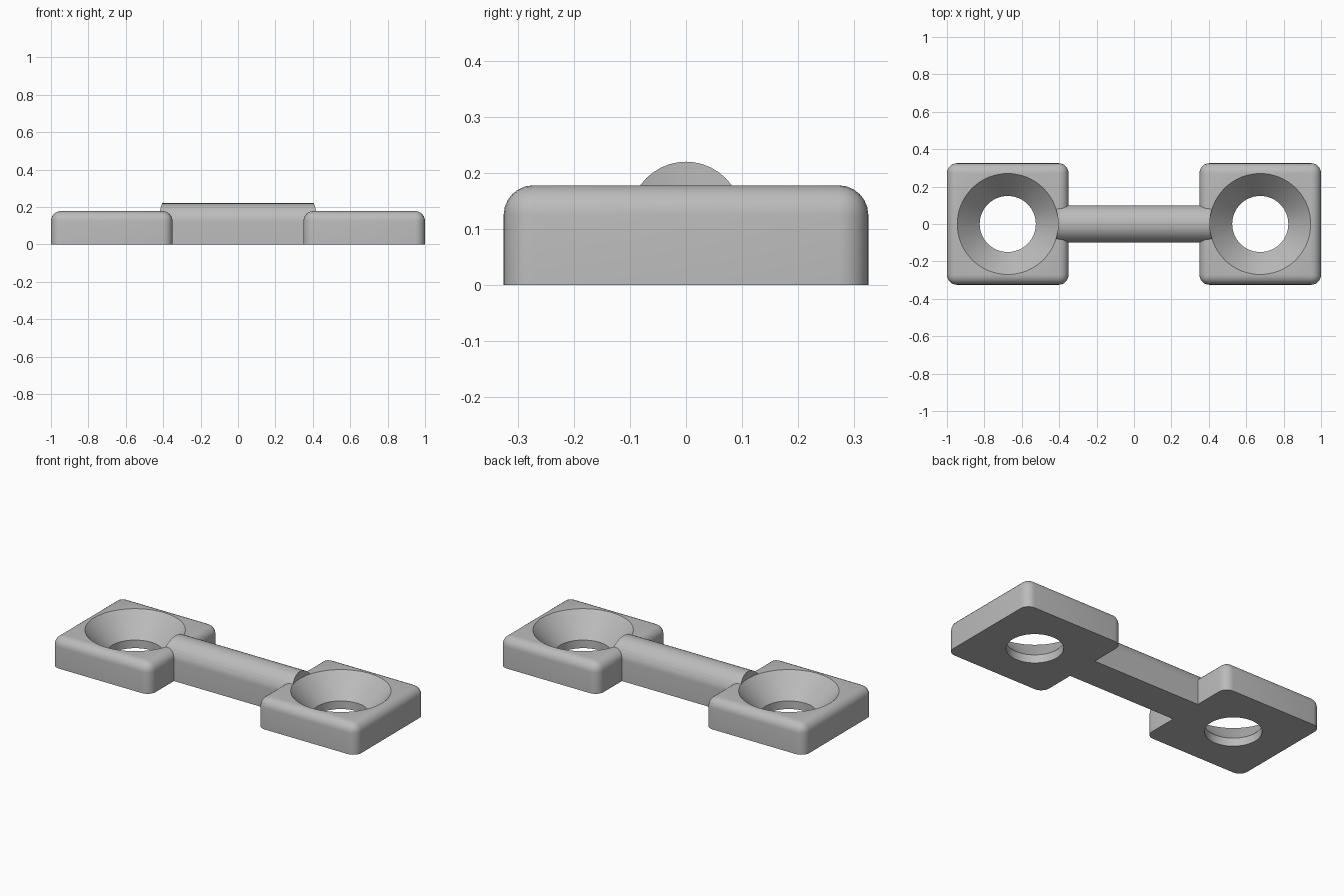
import bpy, bmesh, math

if "Cube" in bpy.data.objects:
    bpy.data.objects.remove(bpy.data.objects["Cube"])

CX, HALF, TOP = 0.675, 0.325, 0.178   # pad centre, half width, height

grey = bpy.data.materials.new("light grey")
grey.diffuse_color = (0.5, 0.5, 0.5, 1)
grey.use_nodes = True
grey.node_tree.nodes["Principled BSDF"].inputs["Base Color"].default_value = grey.diffuse_color


def make_object(name, bm):
    bmesh.ops.recalc_face_normals(bm, faces=bm.faces)
    mesh = bpy.data.meshes.new(name)
    bm.to_mesh(mesh)
    bm.free()
    mesh.materials.append(grey)
    obj = bpy.data.objects.new(name, mesh)
    bpy.context.collection.objects.link(obj)
    return obj


def loft(name, rings):
    """Closed solid through rings of equal point count."""
    bm = bmesh.new()
    loops = [[bm.verts.new(p) for p in ring] for ring in rings]
    n = len(loops[0])
    for a, b in zip(loops, loops[1:]):
        for i in range(n):
            j = (i + 1) % n
            bm.faces.new((a[i], a[j], b[j], b[i]))
    bm.faces.new(loops[0])
    bm.faces.new(loops[-1])
    return make_object(name, bm)


def rounded_pad(name, x):
    """Square pad, rounded everywhere except around its flat base."""
    bm = bmesh.new()
    bmesh.ops.create_cube(bm, size=1)
    for v in bm.verts:
        v.co = (x + v.co.x * 2 * HALF, v.co.y * 2 * HALF, (v.co.z + 0.5) * TOP)
    edges = [e for e in bm.edges if max(v.co.z for v in e.verts) > 0.01]
    bmesh.ops.bevel(bm, geom=edges, offset=0.053, segments=6, profile=0.5,
                    affect='EDGES', clamp_overlap=True)
    return make_object(name, bm)


def countersink(name, x, n=64):
    """Straight bore, conical seat, then clearance above the pad."""
    profile = [(0.15, -0.1), (0.15, 0.048), (0.27, TOP), (0.27, 0.4)]
    rings = [[(x + r * math.cos(2 * math.pi * i / n),
               r * math.sin(2 * math.pi * i / n), z) for i in range(n)]
             for r, z in profile]
    return loft(name, rings)


def combine(target, other, operation):
    other.hide_render = True
    mod = target.modifiers.new(operation, 'BOOLEAN')
    mod.operation, mod.solver, mod.object = operation, 'EXACT', other
    bpy.context.view_layer.objects.active = target
    bpy.ops.object.modifier_apply(modifier=mod.name)
    bpy.data.objects.remove(other)


# Connecting bar: flat base and sides with a half-round top
section = [(-0.1, 0), (0.1, 0)]
section += [(0.1 * math.cos(math.pi * i / 20), 0.12 + 0.1 * math.sin(math.pi * i / 20))
            for i in range(21)]
body = loft("double_eye_link", [[(x, y, z) for y, z in section] for x in (-0.5, 0.5)])

# End pads with countersunk holes
for side in (-1, 1):
    combine(body, rounded_pad("end_pad", side * CX), 'UNION')
for side in (-1, 1):
    combine(body, countersink("countersink", side * CX), 'DIFFERENCE')

# Smooth the rounded surfaces, keep the rims sharp
bpy.ops.object.select_all(action='DESELECT')
body.select_set(True)
bpy.context.view_layer.objects.active = body
bpy.ops.object.shade_smooth_by_angle(angle=math.radians(30))
